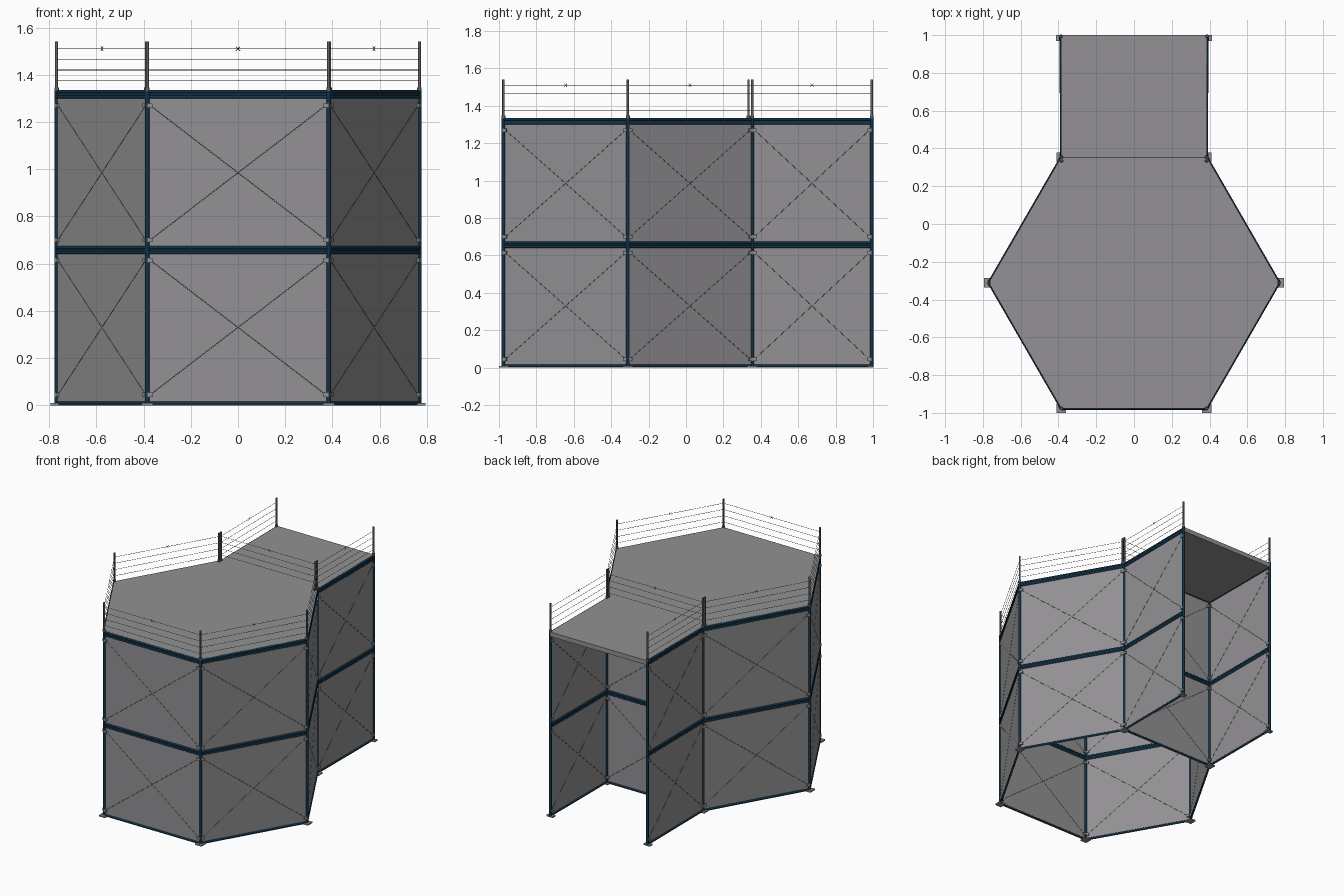
import bpy, bmesh, math
from mathutils import Vector, Matrix

if "Cube" in bpy.data.objects:
    bpy.data.objects.remove(bpy.data.objects["Cube"])


def material(name, rgb):
    m = bpy.data.materials.new(name)
    m.diffuse_color = (*rgb, 1)
    m.use_nodes = True
    m.node_tree.nodes["Principled BSDF"].inputs["Base Color"].default_value = m.diffuse_color
    return m


PANEL = material("panel grey", (0.292, 0.284, 0.293))
BLUE = material("frame blue", (0.006, 0.032, 0.062))
STEEL = material("bracket grey", (0.29, 0.29, 0.29))
DARK = material("dark post grey", (0.12, 0.12, 0.12))
WIRE = material("wire grey", (0.09, 0.09, 0.09))


def rod(bm, a, b, r, sides=8):
    a, b = Vector(a), Vector(b)
    d = b - a
    m = Matrix.Translation((a + b) / 2) @ d.to_track_quat('Z', 'Y').to_matrix().to_4x4()
    bmesh.ops.create_cone(bm, cap_ends=True, segments=sides, radius1=r, radius2=r,
                          depth=d.length, matrix=m)


def box(bm, centre, size, angle=0):
    m = (Matrix.Translation(centre) @ Matrix.Rotation(angle, 4, 'Z')
         @ Matrix.Diagonal((*size, 1)))
    bmesh.ops.create_cube(bm, size=1, matrix=m)


def slab(bm, pts, z0, z1):
    f = bm.faces.new([bm.verts.new((x, y, z0)) for x, y in pts])
    new = bmesh.ops.extrude_face_region(bm, geom=[f])['geom']
    bmesh.ops.translate(bm, verts=[v for v in new if isinstance(v, bmesh.types.BMVert)],
                        vec=(0, 0, z1 - z0))


def finish(bm, name, mat, smooth=False):
    bmesh.ops.recalc_face_normals(bm, faces=bm.faces)
    me = bpy.data.meshes.new(name)
    bm.to_mesh(me)
    bm.free()
    me.materials.append(mat)
    ob = bpy.data.objects.new(name, me)
    bpy.context.collection.objects.link(ob)
    if smooth:
        bpy.context.view_layer.objects.active = ob
        ob.select_set(True)
        bpy.ops.object.shade_smooth_by_angle(angle=math.radians(50))
        ob.select_set(False)


# Plan: hexagon plus an open-ended corridor at the back
R, CY, BACK = 0.768, -0.311, 0.993
hexa = [(R * math.cos(math.radians(60 * i)), CY + R * math.sin(math.radians(60 * i)))
        for i in range(6)]
ends = [(s * 0.387, BACK) for s in (1, -1)]
corners = hexa + ends
walls = [(hexa[i], hexa[(i + 1) % 6]) for i in range(6)]
walls += [(hexa[1], ends[0]), (hexa[2], ends[1])]
LEVELS = [(0.0, 0.045, 0.615, 0.655), (0.655, 0.70, 1.27, 1.31)]

panels, beams, braces, wires, brackets = (bmesh.new() for _ in range(5))
for a, b in walls:
    a, b = Vector(a), Vector(b)
    d = (b - a).normalized()
    mid, length = (a + b) / 2, (b - a).length
    ang = math.atan2(d.y, d.x)

    # Wall panels with crossed cables and end brackets
    for z0, lo, hi, z1 in LEVELS:
        box(panels, (mid.x, mid.y, (z0 + z1) / 2), (length, 0.002, z1 - z0), ang)
        p, q = a + d * 0.012, b - d * 0.012
        rod(braces, (p.x, p.y, lo), (q.x, q.y, hi), 0.002, 6)
        rod(braces, (p.x, p.y, hi), (q.x, q.y, lo), 0.002, 6)
        for e in (p, q):
            for z in (lo, hi):
                box(brackets, (e.x, e.y, z), (0.022, 0.021, 0.018), ang)

    # Horizontal tubes and the webs between them
    for z in (0.010, 0.647, 0.668, 1.306, 1.328):
        rod(beams, (a.x, a.y, z), (b.x, b.y, z), 0.0075)
    for z in (0.6575, 1.317):
        box(beams, (mid.x, mid.y, z), (length, 0.009, 0.02), ang)

    # Railing wires with a small cross tie on the top one
    for z in (1.375, 1.42, 1.465, 1.51):
        rod(wires, (*a, z), (*b, z), 0.0012, 5)
    for s in (1, -1):
        e = d * 0.009
        rod(wires, (*(mid - e), 1.51 - s * 0.009), (*(mid + e), 1.51 + s * 0.009), 0.0012, 5)

finish(panels, "wall_panels", PANEL)
finish(beams, "horizontal_beams", BLUE, True)
finish(braces, "cross_bracing", WIRE, True)
finish(wires, "railing_wires", WIRE, True)
finish(brackets, "brace_brackets", STEEL)

# Corner columns, base plates, railing posts with collars
columns, plates, posts = bmesh.new(), bmesh.new(), bmesh.new()
for i, (x, y) in enumerate(corners):
    rod(columns, (x, y, 0.004), (x, y, 1.333), 0.0095, 12)
    depth = 0.03 if i > 5 else 0.05
    box(plates, (x, min(y, 1 - depth / 2), 0.005), (0.05, depth, 0.01))
    for py in ([y, y - 0.02] if i in (1, 2) else [y]):
        rod(posts, (x, py, 1.33), (x, py, 1.54), 0.0065, 10)
        rod(posts, (x, py, 1.332), (x, py, 1.347), 0.0105, 10)
finish(columns, "corner_columns", BLUE, True)
finish(plates, "base_plates", STEEL)
finish(posts, "railing_posts", DARK, True)

# Roof decks
roof = bmesh.new()
slab(roof, hexa, 1.303, 1.336)
finish(roof, "hexagon_roof", PANEL)
roof = bmesh.new()
slab(roof, [hexa[2], hexa[1], (R / 2, 1.0), (-R / 2, 1.0)], 1.303, 1.336)
finish(roof, "corridor_roof", PANEL)
